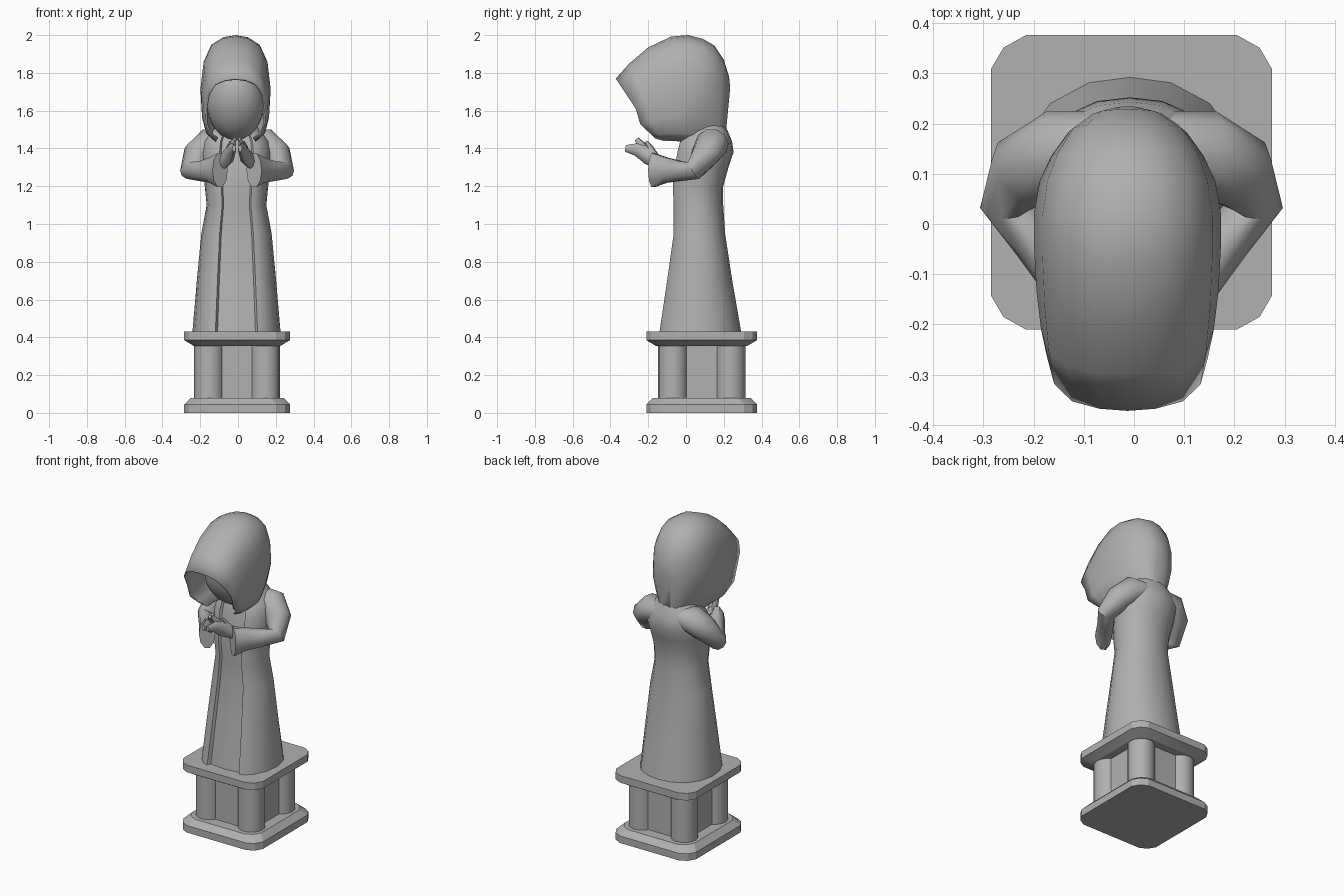
import bpy, bmesh, math
from mathutils import Vector

if "Cube" in bpy.data.objects:
    bpy.data.objects.remove(bpy.data.objects["Cube"])

CX = -0.005  # symmetry plane of the figure

# dark grey stone
stone = bpy.data.materials.new("stone")
stone.diffuse_color = (0.44, 0.44, 0.44, 1)
stone.use_nodes = True
stone.node_tree.nodes["Principled BSDF"].inputs["Base Color"].default_value = stone.diffuse_color


def loft(name, rings, closed=True, cap_start=True, cap_end=True, smooth=35):
    """Skin a list of equal-length point rings into one object."""
    bm = bmesh.new()
    vs = [[bm.verts.new(p) for p in r] for r in rings]
    n = len(rings[0])
    for a, b in zip(vs, vs[1:]):
        for i in range(n if closed else n - 1):
            j = (i + 1) % n
            bm.faces.new((a[i], a[j], b[j], b[i]))
    if cap_start:
        bm.faces.new(vs[0][::-1])
    if cap_end:
        bm.faces.new(vs[-1])
    bmesh.ops.recalc_face_normals(bm, faces=bm.faces)
    me = bpy.data.meshes.new(name)
    bm.to_mesh(me)
    bm.free()
    ob = bpy.data.objects.new(name, me)
    bpy.context.collection.objects.link(ob)
    finish(ob, smooth)
    return ob


def finish(ob, angle=35):
    ob.data.materials.append(stone)
    bpy.ops.object.select_all(action='DESELECT')
    ob.select_set(True)
    bpy.context.view_layer.objects.active = ob
    bpy.ops.object.shade_smooth_by_angle(angle=math.radians(angle))


def tube(name, path, radii, side, n=10):
    """Tube along a path; radii are (sideways, upward); side is +1 or -1."""
    pts = [Vector(p) for p in path]
    rings = []
    for i, p in enumerate(pts):
        t = (pts[min(i + 1, len(pts) - 1)] - pts[max(i - 1, 0)]).normalized()
        s = t.cross(Vector((0, 0, 1))).normalized()
        u = s.cross(t)
        ring = []
        for k in range(n):
            a = 2 * math.pi * k / n
            q = p + s * radii[i][0] * math.cos(a) + u * radii[i][1] * math.sin(a)
            ring.append((CX + side * q.x, q.y, q.z))
        rings.append(ring)
    return loft(name, rings, smooth=45)


def mirrored(half):
    """Right half outline from centre to centre, completed on the left."""
    return half + [(-u, v) for u, v in half[::-1] if u > 0]


# plinth slabs with rounded corners and one chamfered edge
def slab(name, levels):
    rings = []
    for z, inset in levels:
        hx, hy = 0.28 - inset, 0.293 - inset
        q = [(hx, hy - .068), (hx - .025, hy - .025), (hx - .07, hy)]
        o = q + [(-x, y) for x, y in q[::-1]]
        o += [(-x, -y) for x, y in o]
        rings.append([(CX + x, 0.083 + y, z) for x, y in o])
    loft(name, rings, smooth=20)


slab("plinth_base", [(0, 0), (0.045, 0), (0.08, 0.035)])
slab("plinth_top", [(0.355, 0.05), (0.385, 0), (0.43, 0)])

# plinth core and corner columns
bpy.ops.mesh.primitive_cube_add(size=1, location=(CX, 0.083, 0.22))
core = bpy.context.object
core.name = "plinth_core"
core.scale = (0.36, 0.38, 0.30)
core.data.materials.append(stone)
for sx in (-1, 1):
    for sy in (-1, 1):
        bpy.ops.mesh.primitive_cylinder_add(
            vertices=16, radius=0.079, depth=0.30,
            location=(CX + sx * 0.148, 0.083 + sy * 0.152, 0.22))
        bpy.context.object.name = "plinth_column"
        finish(bpy.context.object)

# robe: one section with a recessed front panel, scaled up the body
section = mirrored([(0, 1), (.35, .95), (.68, .76), (.91, .42), (1, 0), (.95, -.42),
                    (.8, -.76), (.62, -.95), (.48, -1), (.43, -.9), (.2, -.93), (0, -.95)])
robe_levels = [  # z, half width, front y, back y
    (0.43, .233, -.14, .292), (0.70, .21, -.10, .245), (0.95, .186, -.065, .207),
    (1.10, .158, -.065, .197), (1.20, .168, -.07, .197), (1.30, .18, -.06, .225),
    (1.38, .187, -.045, .252), (1.44, .175, -.03, .243), (1.49, .135, .0, .222),
    (1.54, .09, .03, .2)]
loft("robe", [[(CX - .003 + u * w, (f + b) / 2 + v * (b - f) / 2, z) for u, v in section]
              for z, w, f, b in robe_levels])

# hood: arches swept from the face opening to the nape
arch = [(.6, 0), (.86, .08), (.98, .25), (1, .5), (.91, .75), (.69, .91), (.35, .98), (0, 1)]
arch = arch + [(-u, v) for u, v in arch[-2::-1]]
hood_stations = [  # top y, top z, bottom y, bottom z, half width, nape taper, edge bulge
    (-.372, 1.77, -.16, 1.45, .16, 0, -.03), (-.30, 1.85, -.12, 1.44, .172, 0, -.02),
    (-.20, 1.935, -.07, 1.44, .181, 0, -.01), (-.08, 1.992, -.01, 1.435, .186, .05, 0),
    (.01, 2.0, .03, 1.43, .186, .15, 0), (.09, 1.98, .08, 1.43, .175, .25, 0),
    (.15, 1.945, .12, 1.43, .152, .3, 0), (.20, 1.87, .165, 1.43, .118, .3, 0),
    (.228, 1.78, .195, 1.43, .075, .3, 0), (.234, 1.72, .207, 1.44, .035, .3, 0)]
hood = loft("hood", [[(-.013 + u * w * (1 - tp * max(0, 1 - v / .5)),
                       by + v * (ty - by) + bulge * max(0, 1 - abs(v - .25) * 4),
                       bz + v * (tz - bz)) for u, v in arch]
                     for ty, tz, by, bz, w, tp, bulge in hood_stations],
            closed=False, cap_start=False, smooth=50)
m = hood.modifiers.new("thickness", 'SOLIDIFY')
m.thickness = 0.01
m.offset = -1

# shaded face and neck inside the hood
bpy.ops.mesh.primitive_uv_sphere_add(segments=16, ring_count=10, location=(-.013, -.065, 1.63))
face = bpy.context.object
face.name = "face"
face.scale = (.152, .13, .195)
face.rotation_euler.x = math.radians(25)
finish(face, 60)
bpy.ops.mesh.primitive_cylinder_add(vertices=12, radius=.09, depth=.2, location=(-.01, .08, 1.52))
bpy.context.object.name = "neck"
finish(bpy.context.object)

# sleeves and praying hands
for side, tag in ((-1, "left"), (1, "right")):
    tube(tag + "_sleeve",
         [(.04, .15, 1.44), (.145, .14, 1.425), (.21, .105, 1.37), (.247, .04, 1.283),
          (.19, -.03, 1.28), (.135, -.105, 1.285), (.09, -.175, 1.285)],
         [(.075, .06), (.088, .085), (.08, .075), (.055, .055),
          (.05, .055), (.05, .07), (.048, .095)], side)
    tube(tag + "_hand",
         [(.08, -.14, 1.32), (.045, -.20, 1.36), (.026, -.26, 1.395), (.016, -.32, 1.40)],
         [(.028, .035), (.03, .045), (.022, .035), (.01, .018)], side, 8)
    tube(tag + "_finger",
         [(.035, -.205, 1.37), (.022, -.24, 1.42), (.012, -.26, 1.45)],
         [(.02, .028), (.017, .024), (.009, .013)], side, 6)
    tube(tag + "_thumb",
         [(.055, -.165, 1.36), (.043, -.19, 1.40), (.032, -.21, 1.435)],
         [(.02, .022), (.016, .02), (.009, .01)], side, 6)
